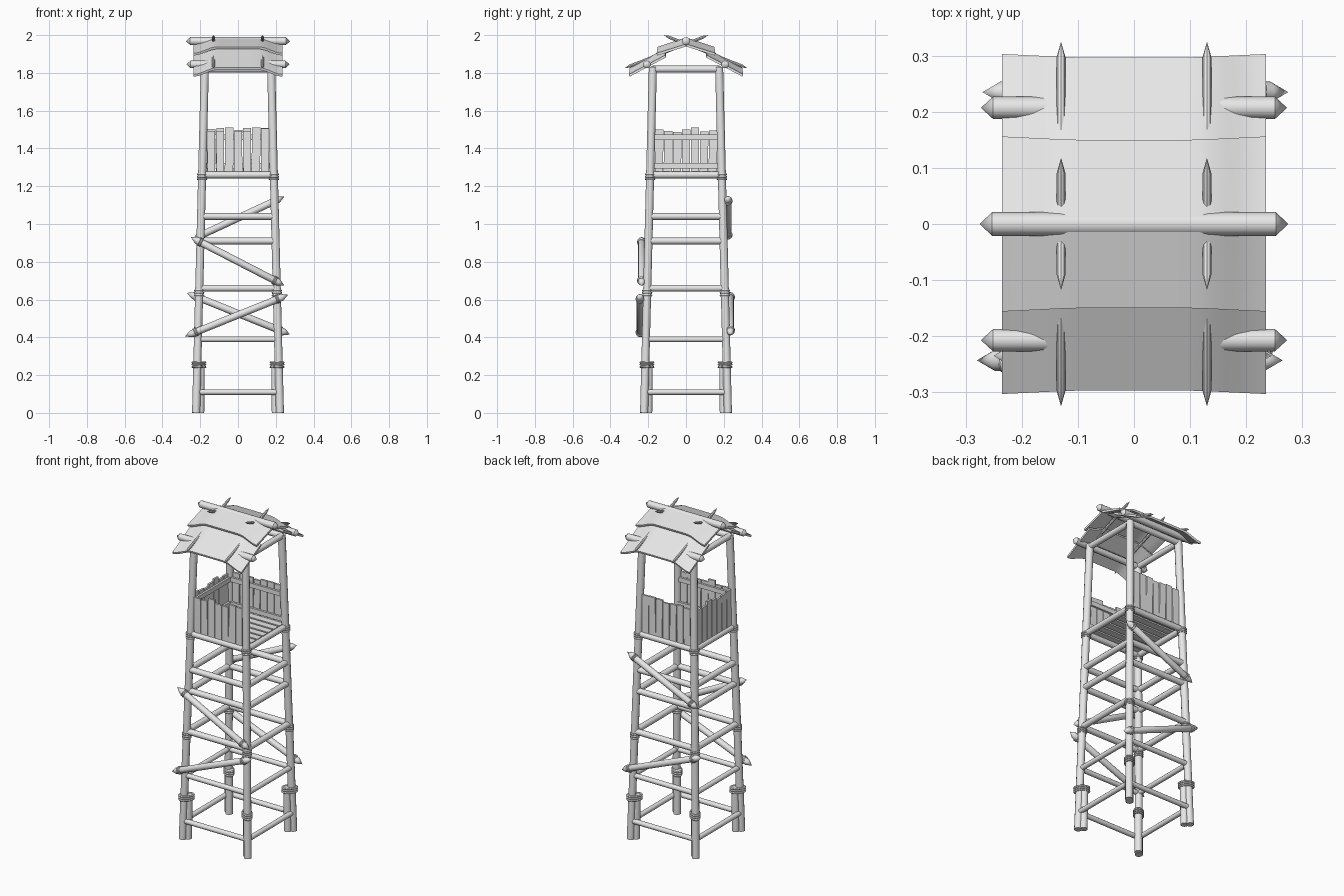
import bpy, bmesh, math, random
from mathutils import Vector, Matrix

cube = bpy.data.objects.get("Cube")
if cube:
    bpy.data.objects.remove(cube)
random.seed(4)

wood = bpy.data.materials.new("pale_grey")
wood.use_nodes = True
wood.diffuse_color = (0.8, 0.8, 0.8, 1)
wood.node_tree.nodes["Principled BSDF"].inputs["Base Color"].default_value = (0.8, 0.8, 0.8, 1)
parts = []


def finish(name, bm):
    bmesh.ops.recalc_face_normals(bm, faces=bm.faces)
    mesh = bpy.data.meshes.new(name)
    bm.to_mesh(mesh)
    bm.free()
    mesh.materials.append(wood)
    obj = bpy.data.objects.new(name, mesh)
    bpy.context.collection.objects.link(obj)
    parts.append(obj)
    return obj


def pole(name, a, b, r, tip=0.0, sides=12):
    """Round pole from a to b; tip adds a sharpened point inside that length."""
    a, b = Vector(a), Vector(b)
    axis = (b - a).normalized()
    bm = bmesh.new()
    bmesh.ops.create_cone(bm, cap_ends=True, segments=sides, radius1=r, radius2=r,
                          depth=(b - a).length - 2 * tip)
    if tip:
        caps = [f for f in bm.faces if len(f.verts) > 4]
        for v in bmesh.ops.poke(bm, faces=caps)["verts"]:
            v.co.z += math.copysign(tip, v.co.z)
    rot = axis.to_track_quat('Z', 'Y').to_matrix().to_4x4()
    bm.transform(Matrix.Translation((a + b) / 2) @ rot)
    return finish(name, bm)


def lashing(name, centre, axis, r, count=3, stretch=1.0, turn=0.0, wire=0.006):
    """Stack of rope rings; stretch lengthens them along the turned x axis."""
    bm = bmesh.new()
    n, m = 16, 6
    for k in range(count):
        z = (k - (count - 1) / 2) * wire * 2.1
        ring = []
        for i in range(n):
            u = math.tau * i / n
            ring.append([])
            for j in range(m):
                v = math.tau * j / m
                d = r + wire * math.cos(v)
                ring[-1].append(bm.verts.new((d * math.cos(u) * stretch, d * math.sin(u),
                                              z + wire * math.sin(v))))
        for i in range(n):
            for j in range(m):
                p, q = ring[i], ring[(i + 1) % n]
                bm.faces.new((p[j], q[j], q[(j + 1) % m], p[(j + 1) % m]))
    rot = Vector(axis).to_track_quat('Z', 'Y').to_matrix().to_4x4()
    if turn:
        rot = Matrix.Rotation(turn, 4, 'Z')
    bm.transform(Matrix.Translation(centre) @ rot)
    finish(name, bm)


def board(name, centre, size, tilt=0.0, axis='X'):
    bm = bmesh.new()
    bmesh.ops.create_cube(bm, size=1)
    bm.transform(Matrix.Translation(centre) @ Matrix.Rotation(tilt, 4, axis)
                 @ Matrix.Diagonal((*size, 1)))
    finish(name, bm)


def spread(z):
    """Distance of a leg's axis from the centre planes at height z."""
    return 0.222 - 0.0255 * z


# Legs, ground stakes and rope lashings
for sx in (-1, 1):
    for sy in (-1, 1):
        lo, hi = spread(0), spread(1.83)
        pole("leg", (sx * lo, sy * lo, 0), (sx * hi, sy * hi, 1.83), 0.022)
        pole("stake", (sx * 0.2, sy * 0.2, 0), (sx * 0.197, sy * 0.197, 0.27), 0.022)
        lashing("stake_lashing", (sx * 0.207, sy * 0.207, 0.255), (0, 0, 1), 0.025,
                stretch=1.55, turn=sx * sy * math.pi / 4)
        for z in (0.635, 1.25):
            s = spread(z)
            lashing("leg_lashing", (sx * s, sy * s, z), (0, 0, 1), 0.022)

# Horizontal bars on all four sides
for z in (0.11, 0.39, 0.66, 0.91, 1.04, 1.26, 1.82):
    s = spread(z)
    r = 0.015 if z < 0.6 else 0.018
    for k in (-1, 1):
        pole("cross_bar", (-s, k * s, z), (s, k * s, z), r)
        pole("side_bar", (k * s, -s, z), (k * s, s, z), r)

# Sharpened diagonal braces on front and back
for name, y, xa, za, xb, zb in (
        ("front_upper_brace", -0.235, -0.25, 0.93, 0.245, 0.675),
        ("front_lower_brace", -0.243, -0.28, 0.405, 0.265, 0.625),
        ("back_upper_brace", 0.222, -0.24, 0.92, 0.245, 1.145),
        ("back_lower_brace", 0.235, -0.27, 0.635, 0.275, 0.415)):
    a, b = Vector((xa, y, za)), Vector((xb, y, zb))
    pole(name, a, b, 0.019, tip=0.035)
    for t in (0.1, 0.9):
        lashing("brace_lashing", a.lerp(b, t), b - a, 0.019, count=2, wire=0.005)

# Platform floor
for i in range(7):
    board("floor_plank", (0, -0.162 + i * 0.054, 1.275), (0.37, 0.043, 0.012))

# Plank fences on three sides, open on the +x side
edge = 0.188
for side in ("front", "back", "right"):
    k = -1 if side == "front" else 1
    for i in range(7):
        along = -0.142 + i * 0.0475
        top = random.uniform(1.485, 1.512)
        w = random.uniform(0.041, 0.046)
        tilt = random.uniform(-0.015, 0.015)
        mid, h = (1.272 + top) / 2, top - 1.272
        if side == "right":
            board("right_fence_plank", (-edge, along, mid), (0.012, w, h), tilt, 'X')
        else:
            board(side + "_fence_plank", (along, k * edge, mid), (w, 0.012, h), tilt, 'Y')
    for z in (1.308, 1.46):
        if side == "right":
            board("right_fence_rail", (-edge + 0.012, 0, z), (0.012, 0.36, 0.028))
        else:
            board(side + "_fence_rail", (0, k * (edge - 0.012), z), (0.36, 0.012, 0.028))

# Ridge pole, eave poles and crossing rafters
pole("ridge_pole", (-0.275, 0, 1.968), (0.275, 0, 1.968), 0.021, tip=0.022)
for k in (-1, 1):
    pole("eave_pole", (-0.273, k * 0.207, 1.845), (0.273, k * 0.207, 1.845), 0.02, tip=0.022)
    for x in (-0.13, 0.13):
        pole("rafter", (x, k * 0.118, 2.0), (x, -k * 0.325, 1.825), 0.008, tip=0.03, sides=8)


# Roof sheets that droop towards both ends
def sheet(name, k, y0, z0, y1, z1, droop):
    bm = bmesh.new()
    nx, ny = 20, 4
    bmesh.ops.create_grid(bm, x_segments=nx, y_segments=ny, size=0.5)
    for v in bm.verts:
        x, t = v.co.x * 0.47, v.co.y + 0.5
        e = min(max((abs(x) - 0.11) / 0.125, 0), 1)
        sag = droop * e * e * (3 - 2 * e)
        v.co = (x, k * (y0 + (y1 - y0) * t + 0.006 * e * t), z0 + (z1 - z0) * t - sag)
    bmesh.ops.recalc_face_normals(bm, faces=bm.faces)
    if sum(f.normal.z for f in bm.faces) < 0:
        bmesh.ops.reverse_faces(bm, faces=bm.faces)
    # give the sheet its thickness by dropping a copy and walling the border
    rim = [e for e in bm.edges if e.is_boundary]
    copy = bmesh.ops.duplicate(bm, geom=bm.verts[:] + bm.edges[:] + bm.faces[:])
    twin = copy["vert_map"]
    for e in rim:
        a, b = e.verts
        bm.faces.new((a, b, twin[b], twin[a]))
    for v in [g for g in copy["geom"] if isinstance(g, bmesh.types.BMVert)]:
        v.co.z -= 0.012
        v.co.y -= k * 0.004
    finish(name, bm)


for k, side in ((-1, "front"), (1, "back")):
    sheet(side + "_upper_roof", k, 0.004, 1.986, 0.15, 1.938, 0.034)
    sheet(side + "_lower_roof", k, 0.11, 1.93, 0.297, 1.828, 0.036)

# Smooth shading with crisp edges
bpy.ops.object.select_all(action='DESELECT')
for obj in parts:
    obj.select_set(True)
bpy.context.view_layer.objects.active = parts[0]
bpy.ops.object.shade_smooth_by_angle(angle=math.radians(35))
